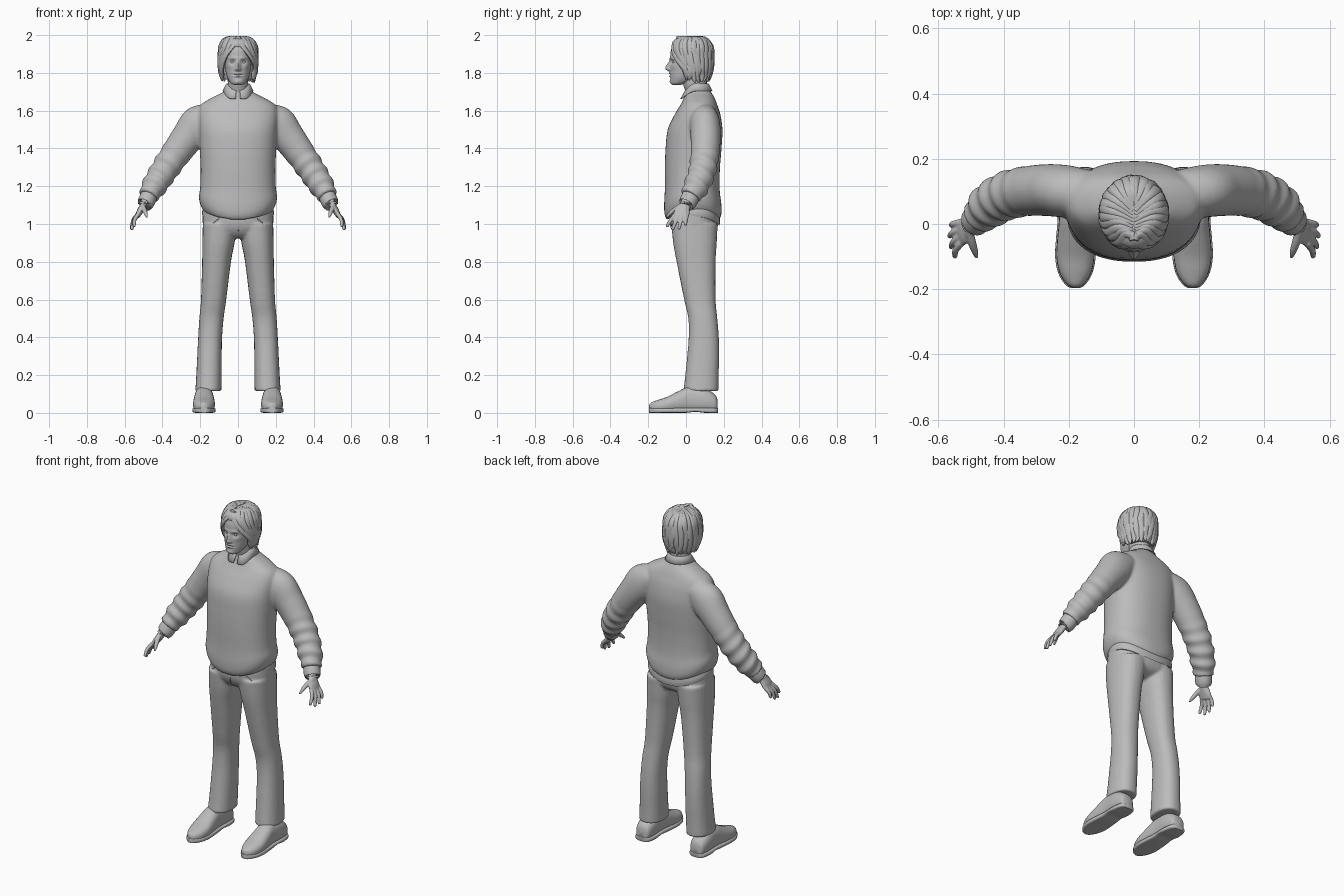
import bpy, bmesh, math, random
from mathutils import Vector

random.seed(4)
cube = bpy.data.objects.get("Cube")
if cube:
    bpy.data.objects.remove(cube, do_unlink=True)

grey = bpy.data.materials.new("plain grey")
grey.use_nodes = True
grey.diffuse_color = (0.5, 0.5, 0.5, 1)
grey.node_tree.nodes["Principled BSDF"].inputs["Base Color"].default_value = (0.5, 0.5, 0.5, 1)
X, Y, Z = Vector((1, 0, 0)), Vector((0, 1, 0)), Vector((0, 0, 1))


def gauss(d, width):
    return math.exp(-(d / width) ** 2)


def spline(keys, sub):
    """Catmull-Rom through key tuples."""
    out = []
    for i in range(len(keys) - 1):
        quad = [keys[max(0, min(len(keys) - 1, i + k))] for k in (-1, 0, 1, 2)]
        for j in range(sub):
            t = j / sub
            out.append([b + 0.5 * t * (c - a + t * (2 * a - 5 * b + 4 * c - d + t * (3 * (b - c) + d - a)))
                        for a, b, c, d in zip(*quad)])
    return out + [list(keys[-1])]


def loft(bm, keys, seg=24, sub=5, axis=None, ref=Y, power=2, bump=None):
    """Skin superellipse rings; key = x, y, z, radius across, radius along ref."""
    rows = spline(keys, sub)
    rings = []
    for i, (x, y, z, ra, rb) in enumerate(rows):
        a, b = rows[max(0, i - 1)], rows[min(len(rows) - 1, i + 1)]
        t = axis or (Vector(b[:3]) - Vector(a[:3])).normalized()
        u = (ref - t * ref.dot(t)).normalized()
        v = u.cross(t)
        ring = []
        for k in range(seg):
            ang = math.tau * k / seg
            c, s = math.cos(ang), math.sin(ang)
            c = math.copysign(abs(c) ** (2 / power), c)
            s = math.copysign(abs(s) ** (2 / power), s)
            centre = Vector((x, y, z))
            p = centre + v * max(ra, 0.001) * c + u * max(rb, 0.001) * s
            ring.append(bm.verts.new(bump(p, centre) if bump else p))
        rings.append(ring)
    for lo, hi in zip(rings, rings[1:]):
        for k in range(seg):
            n = (k + 1) % seg
            bm.faces.new((lo[k], lo[n], hi[n], hi[k]))
    bm.faces.new(rings[0][::-1])
    bm.faces.new(rings[-1])


def levels(rows, cx=0):
    """Horizontal rings from z, half width, front y, back y."""
    return [(cx, (f + b) / 2, z, w, (b - f) / 2) for z, w, f, b in rows]


def finish(bm, name, voxel=0, smooth=0):
    bmesh.ops.recalc_face_normals(bm, faces=bm.faces[:])
    mesh = bpy.data.meshes.new(name)
    bm.to_mesh(mesh)
    bm.free()
    mesh.materials.append(grey)
    ob = bpy.data.objects.new(name, mesh)
    bpy.context.collection.objects.link(ob)
    bpy.ops.object.select_all(action='DESELECT')
    ob.select_set(True)
    bpy.context.view_layer.objects.active = ob
    bpy.ops.object.shade_smooth_by_angle(angle=math.radians(50))
    if voxel:
        mod = ob.modifiers.new("fuse", 'REMESH')
        mod.mode, mod.voxel_size, mod.use_smooth_shade = 'VOXEL', voxel, True
        mod = ob.modifiers.new("relax", 'SMOOTH')
        mod.factor, mod.iterations = 0.5, smooth
    return ob


# Sweater: torso with a sagging hem, fused to wrinkled sleeves
def sag(p, c):
    fade = max(0, min(1, (1.22 - p.z) / 0.1))
    return p - Z * 0.055 * fade * max(0, 1 - (p.x / 0.2) ** 2)


def wrinkle(p, c):
    amount = 0.0055 * max(0, min(1, (1.4 - c.z) / 0.1))
    return p + (p - c).normalized() * amount * math.sin(c.z * 105 + p.y * 22)


bm = bmesh.new()
loft(bm, levels([(1.075, .18, -.1, .172), (1.1, .198, -.112, .186), (1.14, .207, -.116, .188),
                 (1.2, .2, -.112, .178), (1.3, .198, -.112, .18), (1.4, .203, -.108, .188),
                 (1.5, .208, -.097, .193), (1.58, .212, -.06, .182), (1.63, .198, -.03, .166),
                 (1.665, .145, -.012, .152), (1.695, .085, -.005, .135), (1.715, .065, .01, .12)]),
     seg=48, axis=Z, power=2.3, bump=sag)
for s in (1, -1):
    loft(bm, [(s * x, y, z, a, b) for x, y, z, a, b in
              [(.14, .095, 1.575, .07, .07), (.205, .1, 1.53, .1, .08), (.265, .104, 1.46, .088, .08),
               (.335, .1, 1.365, .078, .076), (.4, .083, 1.27, .072, .072), (.45, .05, 1.19, .064, .066),
               (.475, .025, 1.145, .05, .054)]], sub=8, bump=wrinkle)
finish(bm, "sweater", 0.008, 5)

# Cuffs and shirt tail
for s, side in ((1, "left"), (-1, "right")):
    bm = bmesh.new()
    loft(bm, [(s * .468, .03, 1.155, .044, .047), (s * .482, .015, 1.125, .046, .048),
              (s * .492, .004, 1.105, .042, .044), (s * .492, .004, 1.107, .03, .03)])
    finish(bm, side + "_cuff")
bm = bmesh.new()
loft(bm, levels([(1.045, .187, -.07, .177), (1.07, .19, -.075, .18), (1.12, .18, -.08, .175)]),
     seg=48, axis=Z, power=2.3, bump=sag)
finish(bm, "shirt_tail")

# Trousers: hips fused with both legs
bm = bmesh.new()
loft(bm, levels([(.925, .1, -.03, .1), (.95, .17, -.06, .15), (1.0, .187, -.082, .17),
                 (1.1, .185, -.085, .172)]), seg=40, axis=Z, power=2.3)
for s in (1, -1):
    rows = [(1.0, .006, .187, -.078, .168), (.9, .018, .189, -.068, .163), (.8, .037, .19, -.05, .157),
            (.6, .062, .196, -.01, .157), (.5, .076, .205, .012, .166), (.4, .084, .211, .014, .174),
            (.3, .086, .216, .006, .176), (.2, .087, .221, -.004, .173), (.115, .088, .226, -.014, .172)]
    loft(bm, [(s * (i + o) / 2, (f + b) / 2, z, (o - i) / 2, (b - f) / 2) for z, i, o, f, b in rows],
         axis=Z, power=2.3)
finish(bm, "trousers", 0.008, 4)

# Fly and slanted pocket seams
bm = bmesh.new()
loft(bm, [(.004, -.083, 1.03, .002, .002), (.004, -.08, .98, .002, .002), (0, -.055, .95, .002, .002)], seg=6)
for s in (1, -1):
    loft(bm, [(s * .1, -.069, 1.03, .002, .002), (s * .14, -.052, 1.0, .002, .002),
              (s * .176, -.002, .985, .002, .002)], seg=6)
finish(bm, "trouser_seams")

# Shoes: rings along the foot, trimmed flat underneath
shoe = [(.168, .02, .06), (.155, .042, .095), (.1, .052, .13), (.02, .05, .14), (-.04, .055, .115),
        (-.1, .058, .085), (-.15, .048, .068), (-.185, .026, .054), (-.195, .008, .04)]
for s, side in ((1, "left"), (-1, "right")):
    bm = bmesh.new()
    loft(bm, [(s * .18, y, h / 2, w, h / 2) for y, w, h in shoe], axis=Y, ref=Z, power=2.4,
         bump=lambda p, c: Vector((p.x, p.y, max(p.z, .012))))
    finish(bm, side + "_shoe")
    bm = bmesh.new()
    loft(bm, [(s * .18, y * 1.01, .013, w + .004, .013) for y, w, h in shoe], axis=Y, ref=Z, power=5,
         bump=lambda p, c: p + Z * .006 * gauss(p.y - .05, .03) * (p.z < .01))
    finish(bm, side + "_sole")
    bm = bmesh.new()
    for i in range(3):
        y, z = -.03 - .022 * i, .116 - .011 * i
        loft(bm, [(s * .18 + dx, y, z - abs(dx) * .35, .003, .003) for dx in (-.026, 0, .026)], seg=8)
    finish(bm, side + "_laces")

# Hands: palm, four fingers and a thumb, fused
tips = [(.55, -.102, .985), (.562, -.072, .968), (.567, -.038, .972), (.562, -.004, .992)]
for s, side in ((1, "left"), (-1, "right")):
    bm = bmesh.new()
    loft(bm, [(s * .485, .01, 1.135, .024, .03), (s * .5, -.004, 1.1, .019, .028),
              (s * .52, -.02, 1.065, .017, .042), (s * .533, -.03, 1.04, .012, .04)], seg=16)
    for i, tip in enumerate(tips):
        base = Vector((.53, -.058 + .021 * i, 1.05))
        tip = Vector(tip)
        mid = base.lerp(tip, .5) + Vector((.007, 0, .004))
        loft(bm, [(s * p.x, p.y, p.z, r, r) for p, r in
                  ((base, .0115), (mid, .0105), (tip.lerp(mid, .15), .0085), (tip, .004))], seg=10)
    loft(bm, [(s * .507, -.02, 1.1, .014, .014), (s * .497, -.057, 1.078, .013, .013),
              (s * .488, -.085, 1.055, .0105, .0105), (s * .482, -.104, 1.035, .005, .005)], seg=10)
    finish(bm, side + "_hand", 0.004, 3)


# Head with sculpted features, then neck and eyes
def features(p, c):
    if p.y > c.y:
        return p
    x, z, ax = p.x, p.z, abs(p.x)
    out = .026 * gauss(x, .011) * gauss(z - 1.824, .016 if z < 1.824 else .032)
    out += .008 * gauss(ax - .011, .007) * gauss(z - 1.819, .008)
    out += .005 * gauss(ax - .027, .024) * gauss(z - 1.878, .009)
    out -= .010 * gauss(ax - .029, .015) * gauss(z - 1.858, .012)
    out += .007 * gauss(x, .02) * (gauss(z - 1.797, .006) + gauss(z - 1.783, .006))
    out -= .004 * gauss(x, .026) * gauss(z - 1.79, .003)
    out += .006 * gauss(x, .02) * gauss(z - 1.752, .012)
    out += .004 * gauss(ax - .046, .014) * gauss(z - 1.835, .014)
    return p - Y * out


bm = bmesh.new()
loft(bm, levels([(1.736, .018, -.068, -.03), (1.742, .034, -.077, -.01), (1.757, .047, -.081, .03),
                 (1.785, .06, -.082, .07), (1.82, .067, -.083, .1), (1.87, .072, -.083, .115),
                 (1.92, .071, -.08, .12), (1.96, .058, -.06, .11), (1.985, .03, -.02, .07)]),
     seg=96, sub=12, axis=Z, power=2.2, bump=features)
finish(bm, "head")
bm = bmesh.new()
loft(bm, levels([(1.66, .07, -.005, .125), (1.7, .057, -.004, .112), (1.74, .054, -.015, .11),
                 (1.79, .056, -.02, .11)]), axis=Z)
finish(bm, "neck")
for s, side in ((1, "left"), (-1, "right")):
    bm = bmesh.new()
    bmesh.ops.create_uvsphere(bm, u_segments=16, v_segments=10, radius=.0105)
    bmesh.ops.translate(bm, verts=bm.verts[:], vec=(s * .029, -.061, 1.857))
    finish(bm, side + "_eye")

# Shirt collar: folded band, open at the front with pointed tips
bm = bmesh.new()
rows, count = [], 48
for k in range(count + 1):
    a = math.radians(-90 + 8 + 344 * k / count)
    front = max(0, -math.sin(a))
    tip = gauss(min(k, count - k) - 3, 3.5)
    col = []
    for r, z in ((.055, 1.7), (.06, 1.745), (.067, 1.735), (.082, 1.705 - .012 * tip)):
        lean = .035 * front ** 2
        grow = .012 * tip if r > .08 else 0
        col.append(bm.verts.new((math.cos(a) * (r + grow), .058 + math.sin(a) * (r + grow), z - lean)))
    rows.append(col)
for a, b in zip(rows, rows[1:]):
    for i in range(3):
        bm.faces.new((a[i], b[i], b[i + 1], a[i + 1]))
collar = finish(bm, "shirt_collar")
mod = collar.modifiers.new("cloth", 'SOLIDIFY')
mod.thickness = .005

# Hair: full cap with overlapping locks falling from a centre parting
bm = bmesh.new()
loft(bm, levels([(1.765, .07, .03, .115), (1.8, .085, .02, .126), (1.85, .094, .005, .134),
                 (1.895, .097, -.03, .137), (1.93, .095, -.07, .136), (1.96, .083, -.073, .127),
                 (1.982, .055, -.05, .1), (1.992, .02, -.01, .05)]), seg=40, axis=Z)
finish(bm, "hair_cap")
bm = bmesh.new()
LOCKS = 13
for s in (1, -1):
    for i in range(LOCKS):
        start = -78 + 165 * i / (LOCKS - 1)
        end = max(start, -18 + i * 5)
        low = 1.752 + random.uniform(-.006, .02) + .012 * (i < 3)
        part_y = -.05 + .12 * i / (LOCKS - 1)
        keys = [(s * .004, part_y, 1.986, .01, .008)]
        for f, grow, z, w, th in ((0, .62, 1.979, .017, .012), (.1, .9, 1.945, .02, .012),
                                  (.45, .97, 1.895, .021, .011), (.85, .96, 1.835, .02, .011),
                                  (1, .88, 1.79, .016, .01), (1, .84, low, .005, .004)):
            a = math.radians(start + (end - start) * f + random.uniform(-3, 3))
            g = grow + random.uniform(-.015, .02)
            keys.append((s * .1 * g * math.cos(a), .033 + .108 * g * math.sin(a), z, w, th))
        a = math.radians((start + end) / 2)
        loft(bm, keys, seg=10, ref=Vector((s * math.cos(a), math.sin(a), 1)))
finish(bm, "hair_locks")
